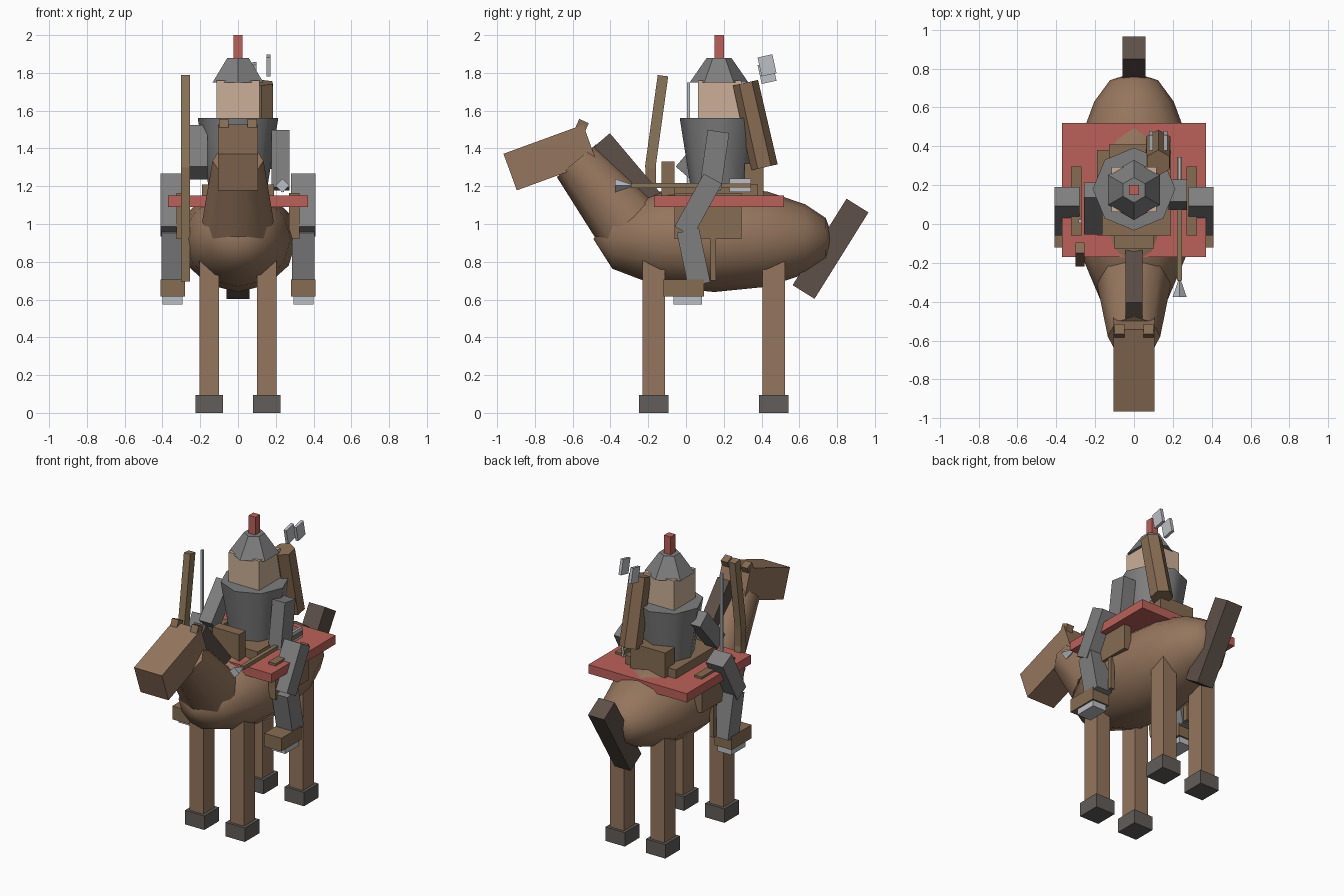
import bpy, bmesh
from math import sin, cos, pi, atan2, hypot
from mathutils import Matrix

if "Cube" in bpy.data.objects:
    bpy.data.objects.remove(bpy.data.objects["Cube"])


def mat(name, r, g, b):
    m = bpy.data.materials.new(name)
    m.diffuse_color = (r, g, b, 1)
    m.use_nodes = True
    m.node_tree.nodes["Principled BSDF"].inputs["Base Color"].default_value = m.diffuse_color
    return m


HIDE = mat("hide_brown", .30, .18, .11)
LEATHER = mat("leather", .24, .15, .085)
WOOD = mat("wood", .26, .18, .10)
HAIR = mat("dark_hair", .11, .08, .065)
HOOF = mat("hoof", .12, .11, .10)
RED = mat("red_cloth", .50, .12, .10)
SKIN = mat("skin", .60, .43, .31)
ARMOUR = mat("armour", .21, .21, .21)
STEEL = mat("steel", .50, .52, .55)


def finish(name, bm, material, smooth=False):
    bmesh.ops.recalc_face_normals(bm, faces=bm.faces)
    me = bpy.data.meshes.new(name)
    bm.to_mesh(me)
    bm.free()
    me.materials.append(material)
    ob = bpy.data.objects.new(name, me)
    bpy.context.collection.objects.link(ob)
    if smooth:
        bpy.context.view_layer.objects.active = ob
        ob.select_set(True)
        bpy.ops.object.shade_smooth_by_angle(angle=1.0)
        ob.select_set(False)
    return ob


def axis_matrix(x, a, b):
    """Frame centred between two (y, z) points, local z along the line."""
    ang = atan2(-(b[0] - a[0]), b[1] - a[1])
    return (Matrix.Translation((x, (a[0] + b[0]) / 2, (a[1] + b[1]) / 2))
            @ Matrix.Rotation(ang, 4, 'X'))


def bar(name, x, a, b, wx, wt, material):
    """Box running from a to b in the side plane."""
    bm = bmesh.new()
    length = hypot(b[0] - a[0], b[1] - a[1])
    bmesh.ops.create_cube(bm, size=1, matrix=axis_matrix(x, a, b)
                          @ Matrix.Diagonal((wx, wt, length, 1)))
    return finish(name, bm, material)


def box(name, xs, ys, zs, material):
    """Axis-aligned box given by its limits."""
    y = (ys[0] + ys[1]) / 2
    return bar(name, (xs[0] + xs[1]) / 2, (y, zs[0]), (y, zs[1]),
               xs[1] - xs[0], ys[1] - ys[0], material)


def cone(name, x, a, b, r1, r2, sides, material, turn=0.0, smooth=False):
    """Frustum from a (radius r1) to b (radius r2)."""
    bm = bmesh.new()
    length = hypot(b[0] - a[0], b[1] - a[1])
    bmesh.ops.create_cone(bm, cap_ends=True, segments=sides, radius1=r1, radius2=r2,
                          depth=length, matrix=axis_matrix(x, a, b)
                          @ Matrix.Rotation(turn, 4, 'Z'))
    bmesh.ops.remove_doubles(bm, verts=bm.verts, dist=1e-5)
    return finish(name, bm, material, smooth)


# horse body: rings along y
bm = bmesh.new()
N = 12
rings = [(-.39, .56), (-.14, .90), (.15, 1), (.43, .90), (.63, .66), (.74, .40)]
loops = [[bm.verts.new((.31 * k * cos(2 * pi * i / N), y, .92 + .28 * k * sin(2 * pi * i / N)))
          for i in range(N)] for y, k in rings]
for p, q in zip(loops, loops[1:]):
    for i in range(N):
        bm.faces.new((p[i], p[(i + 1) % N], q[(i + 1) % N], q[i]))
for y, ring in ((-.49, loops[0]), (.78, loops[-1])):
    tip = bm.verts.new((0, y, .92))
    for i in range(N):
        bm.faces.new((tip, ring[i], ring[(i + 1) % N]))
finish("horse_body", bm, HIDE, True)

# neck, head, mane, tail
cone("horse_neck", 0, (-.31, 1.01), (-.58, 1.335), .19, .135, 8, HIDE, smooth=True)
bar("horse_head", 0, (-.931, 1.275), (-.509, 1.429), .21, .206, HIDE)
bar("mane", 0, (-.17, 1.12), (-.445, 1.445), .09, .11, HAIR)
bar("tail", 0, (.6225, .64), (.908, 1.0975), .12, .137, HAIR)

# blanket and saddle
box("blanket", (-.37, .37), (-.17, .52), (1.09, 1.15), RED)
box("saddle_seat", (-.19, .19), (-.06, .38), (1.13, 1.21), LEATHER)
box("saddle_pommel", (-.10, .10), (-.13, -.06), (1.13, 1.33), LEATHER)
box("saddle_cantle", (-.13, .13), (.31, .41), (1.13, 1.32), LEATHER)

# paired parts
for s, side in ((-1, "left"), (1, "right")):
    def span(a, b):
        return (s * a, s * b) if s > 0 else (s * b, s * a)
    for y, end in ((-.17, "front"), (.465, "rear")):
        box(f"{end}_leg_{side}", span(.10, .205), (y - .06, y + .06), (.09, .83), HIDE)
        box(f"{end}_hoof_{side}", span(.08, .225), (y - .078, y + .078), (0, .095), HOOF)
    bar(f"ear_{side}", s * .075, (-.56, 1.50), (-.54, 1.545), .05, .055, LEATHER)
    box(f"saddle_flap_{side}", span(.27, .325), (-.06, .295), (.92, 1.165), LEATHER)
    box(f"stirrup_strap_{side}", span(.29, .32), (.13, .16), (.70, 1.07), LEATHER)
    bar(f"rider_thigh_{side}", s * .345, (-.012, .96), (.142, 1.24), .13, .11, ARMOUR)
    bar(f"rider_shin_{side}", s * .345, (.07, .68), (.01, .965), .12, .12, ARMOUR)
    box(f"boot_{side}", span(.28, .41), (-.12, .095), (.615, .705), LEATHER)
    box(f"stirrup_{side}", span(.295, .40), (-.065, .085), (.575, .615), STEEL)

# rider torso, head, helmet, plume
cone("rider_torso", 0, (.18, 1.19), (.18, 1.56), .155, .213, 8, ARMOUR, smooth=True)
box("rider_head", (-.115, .115), (.063, .293), (1.54, 1.76), SKIN)
cone("helmet", 0, (.175, 1.75), (.175, 1.88), .155, .065, 6, ARMOUR)
box("plume", (-.025, .025), (.15, .20), (1.86, 2.0), RED)

# arms: one raised forward, one hanging
bar("rider_arm_left", -.21, (-.015, 1.27), (.175, 1.49), .095, .105, ARMOUR)
bar("rider_arm_right", .225, (.128, 1.185), (.172, 1.49), .095, .115, ARMOUR)

# bow with grip and string
bar("bow_upper_limb", -.278, (-.19, 1.295), (-.122, 1.785), .048, .056, WOOD)
bar("bow_lower_limb", -.278, (-.122, .70), (-.19, 1.20), .048, .056, WOOD)
box("bow_grip", (-.302, -.254), (-.215, -.16), (1.18, 1.31), LEATHER)
box("bow_string", (-.286, -.27), (.006, .022), (.75, 1.75), STEEL)

# hand-held arrow
box("arrow_shaft", (.222, .248), (-.29, .345), (1.19, 1.216), WOOD)
cone("arrow_tip", .235, (-.375, 1.203), (-.28, 1.203), .036, .003, 4, STEEL)
box("arrow_fletching", (.227, .243), (.23, .345), (1.17, 1.24), STEEL)

# quiver and spare fletchings
cone("quiver", .125, (.415, 1.30), (.315, 1.748), .072, .068, 6, LEATHER)
for i, (x, z) in enumerate(((.088, 1.80), (.162, 1.84))):
    bar(f"quiver_fletching_{i + 1}", x, (.44, z - .05), (.418, z + .05), .02, .08, STEEL)
